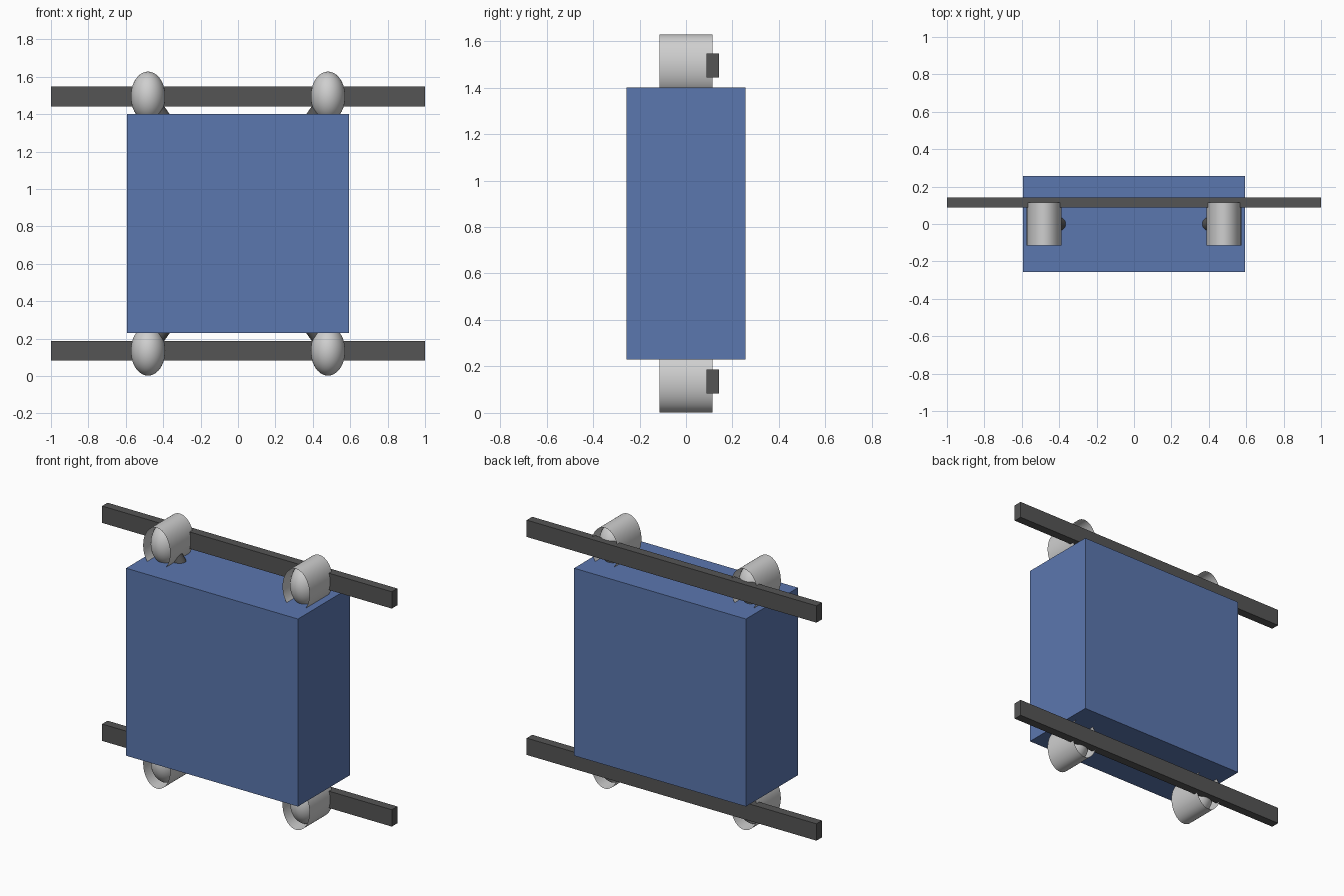
import bpy
import math
from mathutils import Vector

cube = bpy.data.objects.get("Cube")
if cube:
    bpy.data.objects.remove(cube, do_unlink=True)


def material(name, rgb):
    mat = bpy.data.materials.new(name)
    mat.use_nodes = True
    mat.diffuse_color = (*rgb, 1)
    mat.node_tree.nodes["Principled BSDF"].inputs["Base Color"].default_value = (*rgb, 1)
    return mat


BLUE = material("panel blue", (0.105, 0.184, 0.43))
DARK = material("dark grey", (0.09, 0.09, 0.09))
SILVER = material("light grey", (0.62, 0.62, 0.62))


def finish(name, mat, scale=(1, 1, 1), smooth=False):
    obj = bpy.context.object
    obj.name = name
    obj.scale = scale
    obj.data.materials.append(mat)
    bpy.ops.object.transform_apply(location=False, rotation=True, scale=True)
    if smooth:
        bpy.ops.object.shade_smooth_by_angle(angle=math.radians(40))
    return obj


def box(name, mat, center, size):
    bpy.ops.mesh.primitive_cube_add(size=1, location=center)
    return finish(name, mat, size)


MID_Z = 0.815       # height of the horizontal symmetry plane
ARM_X = 0.481       # roller centres
ARM_Z = 0.68        # roller offset from the symmetry plane
RX, RY, RZ = 0.093, 0.115, 0.134

# Main body
box("body", BLUE, (0, 0, MID_Z), (1.186, 0.512, 1.17))

for level, sz in (("upper", 1), ("lower", -1)):
    z = MID_Z + sz * ARM_Z
    # Long rail behind the rollers
    box(level + "_rail", DARK, (0, 0.115, z), (2, 0.054, 0.105))

    for side, sx in (("left", 1), ("right", -1)):
        # Open oval sleeve with a rounded core inside
        bpy.ops.mesh.primitive_cylinder_add(vertices=48, radius=1, depth=2, end_fill_type='NOTHING',
                                            location=(sx * ARM_X, 0, z),
                                            rotation=(math.pi / 2, 0, 0))
        finish(f"{level}_{side}_sleeve", SILVER, (RX, RZ, RY), True)
        bpy.ops.mesh.primitive_uv_sphere_add(segments=48, ring_count=24, radius=1,
                                             location=(sx * ARM_X, 0, z),
                                             rotation=(math.pi / 2, 0, 0))
        finish(f"{level}_{side}_core", SILVER, (RX * 0.99, RZ * 0.99, RY * 0.99), True)

# Crossed round braces running diagonally through the body
for name, sx in (("rising_brace", 1), ("falling_brace", -1)):
    span = Vector((sx * ARM_X * 2, 0, ARM_Z * 2))
    bpy.ops.mesh.primitive_cylinder_add(vertices=32, radius=0.04, depth=span.length,
                                        location=(0, 0, MID_Z),
                                        rotation=span.to_track_quat('Z', 'Y').to_euler())
    finish(name, DARK, smooth=True)
